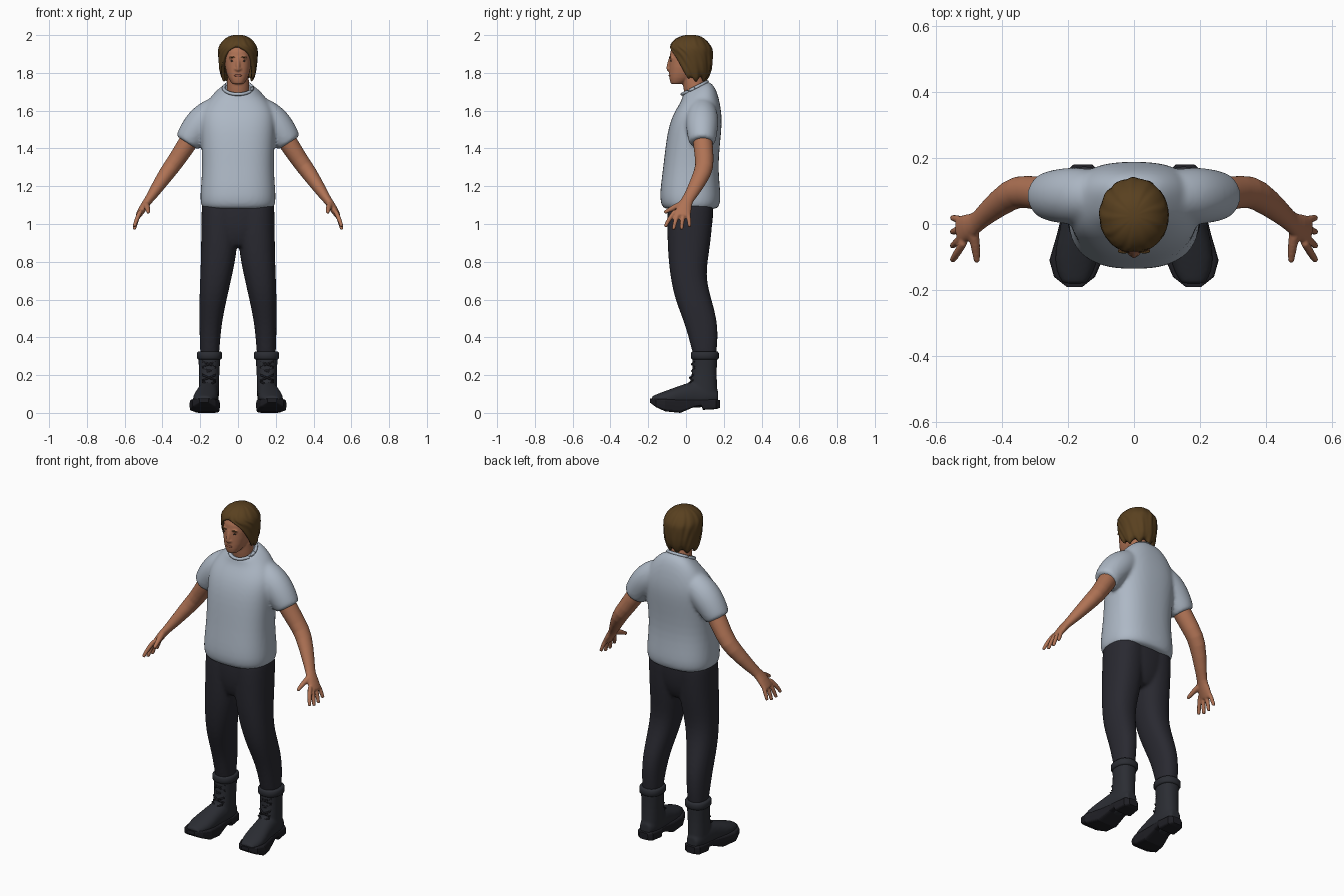
import bpy, bmesh
from math import sin, cos, pi, radians, copysign
from mathutils import Vector, Matrix

default_cube = bpy.data.objects.get("Cube")
if default_cube:
    bpy.data.objects.remove(default_cube)

X, Y = Vector((1, 0, 0)), Vector((0, 1, 0))


def material(name, red, green, blue):
    mat = bpy.data.materials.new(name)
    mat.use_nodes = True
    mat.diffuse_color = (red, green, blue, 1)
    shader = mat.node_tree.nodes["Principled BSDF"]
    shader.inputs["Base Color"].default_value = mat.diffuse_color
    shader.inputs["Roughness"].default_value = .8
    return mat


SKIN = material("skin", .43, .17, .09)
LIPS = material("lips", .33, .11, .07)
EYES = material("eyes", .06, .04, .03)
HAIR = material("brown_hair", .1, .052, .014)
SHIRT = material("pale_grey_cotton", .42, .48, .56)
TROUSERS = material("dark_trousers", .022, .022, .03)
LEATHER = material("boot_leather", .024, .026, .033)
RUBBER = material("boot_rubber", .013, .013, .017)


def bridge(bm, rings):
    """Join rings of points into a closed skin, with inset end caps that hold their shape."""
    def inset(ring):
        middle = sum(ring, Vector()) / len(ring)
        return [middle.lerp(point, .85) for point in ring]

    rings = [inset(rings[0]), *rings, inset(rings[-1])]
    loops = [[bm.verts.new(point) for point in ring] for ring in rings]
    for low, high in zip(loops, loops[1:]):
        for i in range(len(low)):
            bm.faces.new((low[i - 1], low[i], high[i], high[i - 1]))
    bm.faces.new(loops[0])
    bm.faces.new(loops[-1])


def oval(centre, u, v, power, sides):
    """Superellipse around a centre, with half axes u and v."""
    def bulge(value):
        return copysign(abs(value) ** (2 / power), value)

    angles = [2 * pi * i / sides for i in range(sides)]
    return [centre + u * bulge(cos(a)) + v * bulge(sin(a)) for a in angles]


def tube(bm, path, axis=None, power=2, sides=16):
    """Sweep ovals (x, y, z, radius, second radius) square to the path or to an axis."""
    points = [Vector(step[:3]) for step in path]
    rings = []
    for i, step in enumerate(path):
        along = axis or points[min(i + 1, len(points) - 1)] - points[max(i - 1, 0)]
        along = along.normalized()
        side = X if abs(along.y) > .8 else Y
        u = (side - along * side.dot(along)).normalized()
        rings.append(oval(points[i], u * step[3], along.cross(u) * step[-1], power, sides))
    bridge(bm, rings)


def stack(bm, rows, power=2.3, sides=24):
    """Stack level ovals (z, right, left, front, back, optional slope)."""
    rings = []
    for z, right, left, front, back, *slope in rows:
        centre = Vector((right + left, front + back, 2 * z)) / 2
        depth = Vector((0, 1, slope[0] if slope else 0)) * (back - front) / 2
        rings.append(oval(centre, X * (left - right) / 2, depth, power, sides))
    bridge(bm, rings)


def symmetric(rows):
    return [(z, -half, half, *rest) for z, half, *rest in rows]


def ball(bm, centre, radii):
    place = Matrix.Translation(centre) @ Matrix.Diagonal((*radii, 1))
    bmesh.ops.create_uvsphere(bm, u_segments=16, v_segments=10, radius=1, matrix=place)


def build(name, bm, mat, mirror=False, rounding=0, voxel=0, relax=0, smooth=True):
    """Turn a bmesh into an object; a voxel size blends its overlapping pieces."""
    bmesh.ops.recalc_face_normals(bm, faces=bm.faces)
    for face in bm.faces:
        face.smooth = smooth
    mesh = bpy.data.meshes.new(name)
    bm.to_mesh(mesh)
    bm.free()
    mesh.materials.append(mat)
    part = bpy.data.objects.new(name, mesh)
    bpy.context.collection.objects.link(part)
    if mirror:
        part.modifiers.new("mirror", "MIRROR").use_mirror_merge = False
    if rounding:
        subdivide = part.modifiers.new("rounding", "SUBSURF")
        subdivide.levels = subdivide.render_levels = rounding
    if voxel:
        blend = part.modifiers.new("blend", "REMESH")
        blend.mode, blend.voxel_size, blend.use_smooth_shade = "VOXEL", voxel, True
        soften = part.modifiers.new("soften", "SMOOTH")
        soften.factor, soften.iterations = .5, relax
    return part


# Shirt: body blended with both sleeves
bm = bmesh.new()
stack(bm, symmetric([
    (1.08, .19, -.12, .17), (1.13, .205, -.145, .19), (1.3, .185, -.12, .165),
    (1.5, .2, -.1, .19), (1.6, .2, -.06, .19), (1.69, .13, -.02, .16, .4),
    (1.72, .08, -.02, .12, .5)]), power=2.5, sides=32)
for side in (1, -1):
    tube(bm, [(side * x, .085, z, radius) for x, z, radius in (
        (.1, 1.61, .075), (.17, 1.56, .09), (.225, 1.5, .085), (.27, 1.43, .072))])
build("shirt", bm, SHIRT, rounding=2, voxel=.01, relax=5)

# Collar band around the neckline
bm = bmesh.new()
neckline = oval(Vector((0, .046, 1.72)), X * .076, Vector((0, .066, .033)), 2, 32)
tube(bm, [(*point, .009) for point in neckline + neckline[:1]], sides=8)
build("collar", bm, SHIRT)

# Trousers: hips blended with two legs
bm = bmesh.new()
stack(bm, symmetric([(.88, .08, -.07, .1), (.96, .17, -.1, .14), (1.12, .19, -.1, .15)]))
for side in (1, -1):
    stack(bm, [(z, side * inner, side * outer, front, back) for z, inner, outer, front, back in (
        (.29, .1, .2, .04, .16), (.46, .09, .205, 0, .175), (.6, .06, .205, -.06, .135),
        (.73, .03, .2, -.085, .1), (.88, 0, .195, -.1, .13), (1.12, -.01, .195, -.1, .15))])
build("trousers", bm, TROUSERS, rounding=2, voxel=.01, relax=3)

# Arms with palm, fingers and thumb
bm = bmesh.new()
tube(bm, [(.24, .085, 1.47, .055), (.33, .1, 1.33, .05, .046), (.37, .095, 1.28, .05, .045),
          (.45, .03, 1.16, .035, .03), (.475, .005, 1.125, .03, .022),
          (.5, -.01, 1.09, .042, .022), (.53, -.02, 1.04, .045, .016)])
for finger in range(4):
    spread = .043 * finger - .11
    tip = .985 if finger in (0, 3) else .97
    tube(bm, [(.515, spread / 2, 1.07, .013), (.535, spread * .8, 1.03, .013),
              (.55, spread, tip, .01)], sides=10)
tube(bm, [(.49, -.01, 1.11, .02), (.48, -.06, 1.09, .016), (.475, -.115, 1.06, .01)], sides=10)
build("arms", bm, SKIN, mirror=True, rounding=1, voxel=.0055, relax=2)

# Head blended with neck, nose and brow ridge
bm = bmesh.new()
stack(bm, symmetric([
    (1.74, .03, -.08, -.02), (1.77, .052, -.09, .04), (1.82, .07, -.09, .09),
    (1.92, .075, -.09, .11), (1.97, .05, -.05, .08)]))
tube(bm, [(0, .06, 1.66, .065), (0, .03, 1.8, .058)])
tube(bm, [(0, -.08, 1.885, .009), (0, -.097, 1.826, .012), (0, -.09, 1.812, .01)], sides=12)
for side in (1, -1):
    ball(bm, (side * .012, -.086, 1.82), (.009, .01, .008))
    ball(bm, (side * .03, -.077, 1.881), (.022, .011, .007))
build("head", bm, SKIN, rounding=1, voxel=.005, relax=3)

# Eyes, eyebrows and mouth
for name, mat, centre, radii in (
        ("eyes", EYES, (.03, -.077, 1.863), (.011, .007, .005)),
        ("eyebrows", HAIR, (.031, -.082, 1.883), (.018, .007, .0035)),
        ("mouth", LIPS, (0, -.084, 1.786), (.021, .008, .007))):
    bm = bmesh.new()
    ball(bm, centre, radii)
    build(name, bm, mat, mirror=centre[0] > 0)

# Hair: rippled shell, open around the face
bm = bmesh.new()
columns = 72
rows = []
for z, half, front, back, opening in (
        (1.76, .085, -.06, .11, 100), (1.81, .1, -.08, .14, 115), (1.9, .107, -.09, .14, 140),
        (1.925, .105, -.09, .14, 160), (1.945, .1, -.09, .13, 180),
        (1.985, .07, -.055, .1, 180), (2, .03, -.01, .06, 180)):
    row = []
    for i in range(columns + 1):
        angle = radians(opening) * (2 * i / columns - 1)
        ripple = 1 + .022 * cos(13 * angle + 9 * sin(7 * z)) + .012 * cos(22 * angle + 40 * z)
        ragged = 0 if rows else .012 * sin(9 * angle)
        depth = (front + back + (back - front) * ripple * cos(angle)) / 2
        row.append(bm.verts.new((half * ripple * sin(angle), depth, z + ragged)))
    rows.append(row)
crown = bm.verts.new((0, .022, 2.002))
for i in range(columns):
    for low, high in zip(rows, rows[1:]):
        bm.faces.new((low[i], low[i + 1], high[i + 1], high[i]))
    bm.faces.new((rows[-1][i], rows[-1][i + 1], crown))
bmesh.ops.remove_doubles(bm, verts=bm.verts, dist=.0002)
hair = build("hair", bm, HAIR)
shell = hair.modifiers.new("thickness", "SOLIDIFY")
shell.thickness, shell.offset = .022, -1
hair.modifiers.new("rounding", "SUBSURF").levels = 1

# Boots: shaft blended with foot
bm = bmesh.new()
stack(bm, [(.07, .1, .21, 0, .17), (.17, .1, .206, .024, .163),
           (.24, .097, .207, .036, .163), (.32, .09, .213, .03, .168)])
tube(bm, [(.155, .17, .085, .035), (.155, .12, .095, .056, .065), (.157, .05, .1, .058, .075),
          (.165, -.02, .09, .06), (.176, -.11, .073, .073, .044), (.18, -.18, .068, .04, .022)],
     axis=Y, power=2.3)
build("boots", bm, LEATHER, mirror=True, rounding=1, voxel=.008, relax=3)

# Padded cuffs at the boot tops
bm = bmesh.new()
stack(bm, [(z, .09 - pad, .212 + pad, .032 - pad, .168 + pad)
           for z, pad in ((.283, 0), (.29, .006), (.316, .006), (.324, 0))])
build("boot_cuffs", bm, LEATHER, mirror=True)

# Crossed laces
bm = bmesh.new()
for cross in range(4):
    z = .135 + .036 * cross
    y = .034 - .35 * max(0, .2 - z)
    for reach in (.035, -.035):
        tube(bm, [(.153 - reach, y + .014, z, .005), (.153, y - .003, z + .015, .005),
                  (.153 + reach, y + .014, z + .03, .005)], sides=8)
build("boot_laces", bm, RUBBER, mirror=True)

# Soles with heel, arch and toe spring
bm = bmesh.new()
tube(bm, [(.155, .18, .047, .028, .02), (.155, .16, .046, .05, .026), (.155, .09, .044, .058, .028),
          (.156, .08, .055, .056, .017), (.158, .045, .052, .056, .02),
          (.165, -.03, .036, .068, .036), (.176, -.11, .041, .08, .033),
          (.18, -.16, .053, .062, .022), (.18, -.19, .065, .024, .011)],
     axis=Y, power=6, sides=24)
build("boot_soles", bm, RUBBER, mirror=True, smooth=False)
